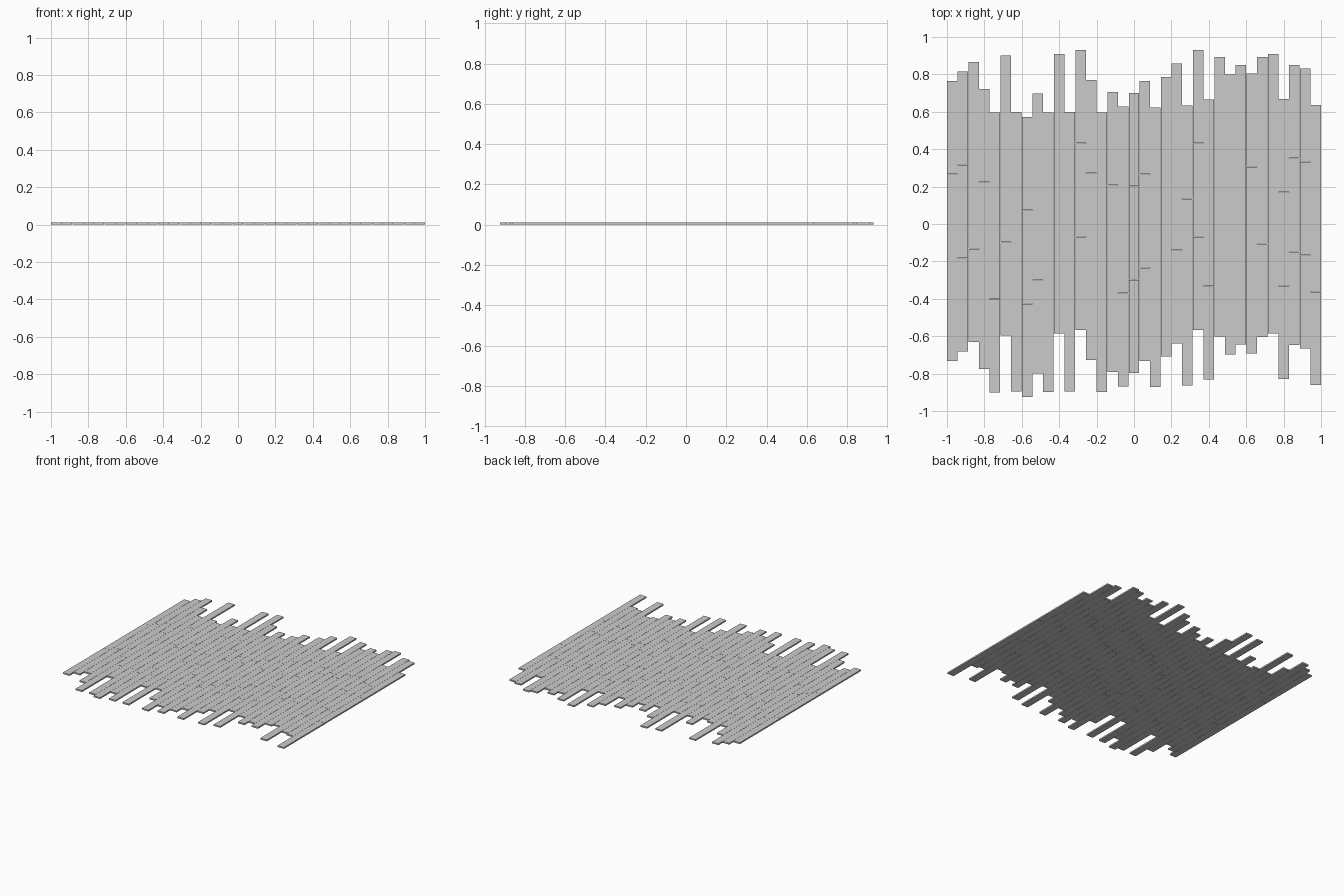
import bpy, bmesh

if "Cube" in bpy.data.objects:
    bpy.data.objects.remove(bpy.data.objects["Cube"])

# Far-end y position of each staggered row, left to right
TOPS = [0.765, 0.815, 0.865, 0.722, 0.595, 0.90, 0.60, 0.572, 0.697, 0.597,
        0.91, 0.60, 0.93, 0.77, 0.597, 0.706, 0.627, 0.70, 0.764, 0.624,
        0.787, 0.857, 0.634, 0.93, 0.665, 0.894, 0.80, 0.851, 0.805, 0.892,
        0.91, 0.668, 0.85, 0.831, 0.635]
GAP = 0.0012
PITCH_X = (2 + GAP) / len(TOPS)
WIDTH = PITCH_X - GAP
PITCH_Y = 0.4992
LENGTH = PITCH_Y - GAP
THICK = 0.011

# One shared plank mesh, resting on z = 0
bm = bmesh.new()
bmesh.ops.create_cube(bm, size=1)
for v in bm.verts:
    v.co.x *= WIDTH
    v.co.y *= LENGTH
    v.co.z = (v.co.z + 0.5) * THICK
plank = bpy.data.meshes.new("floor_plank")
bm.to_mesh(plank)
bm.free()

# Three planks end to end in every row
for i, top in enumerate(TOPS):
    for j in range(3):
        ob = bpy.data.objects.new(f"floor_plank_{i + 1}_{j + 1}", plank)
        ob.location = (-1 + WIDTH / 2 + i * PITCH_X,
                       top - LENGTH / 2 - j * PITCH_Y, 0)
        bpy.context.collection.objects.link(ob)
